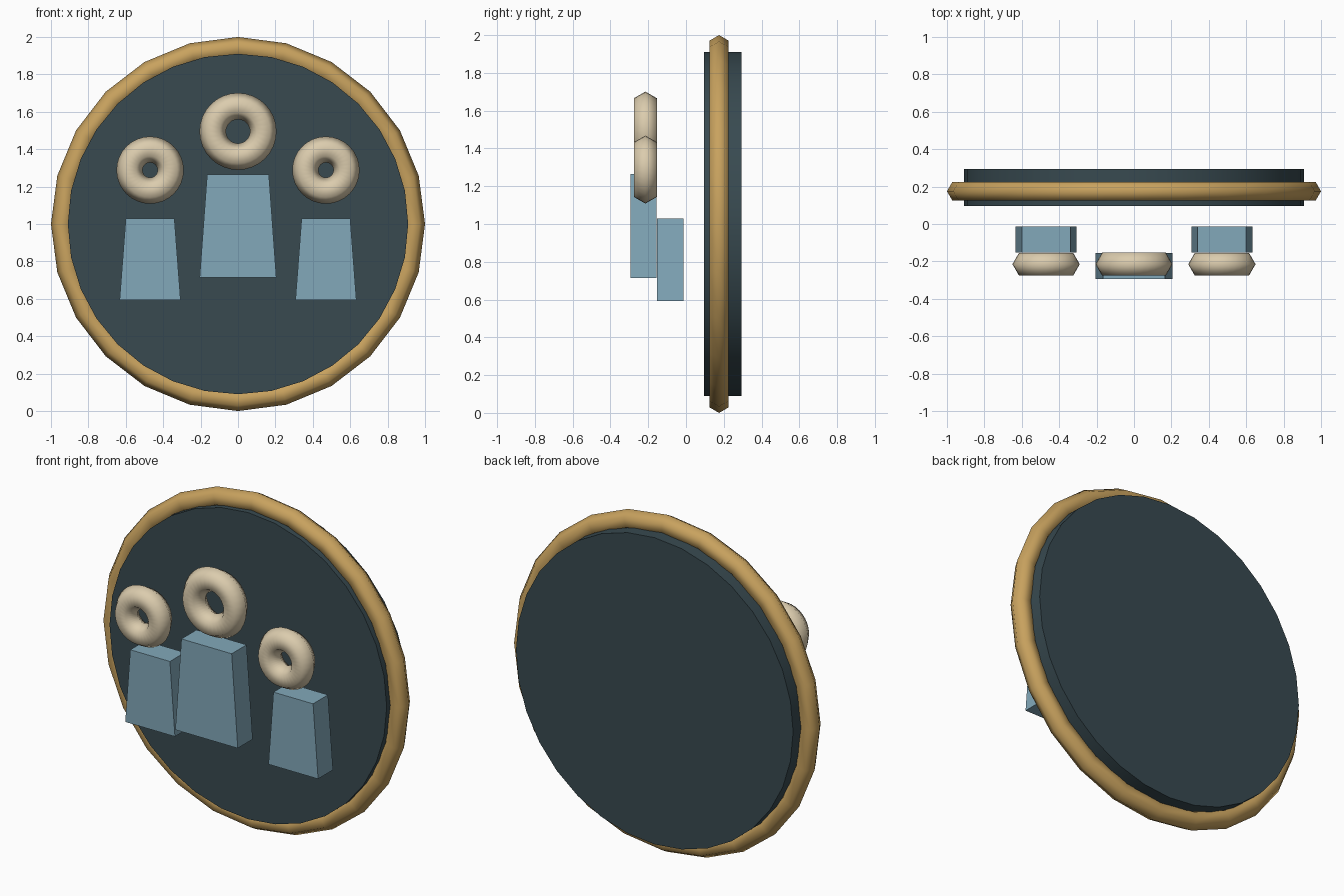
import bpy
import bmesh
from math import radians

cube = bpy.data.objects.get("Cube")
if cube:
    bpy.data.objects.remove(cube, do_unlink=True)


def material(name, rgb):
    """Flat colour given as sRGB, stored linear."""
    linear = [c / 12.92 if c <= 0.04045 else ((c + 0.055) / 1.055) ** 2.4 for c in rgb]
    mat = bpy.data.materials.new(name)
    mat.use_nodes = True
    mat.diffuse_color = (*linear, 1)
    bsdf = next(n for n in mat.node_tree.nodes if n.type == "BSDF_PRINCIPLED")
    bsdf.inputs["Base Color"].default_value = (*linear, 1)
    return mat


slate = material("dark slate", (0.22, 0.29, 0.315))
gold = material("gold", (0.785, 0.635, 0.37))
cream = material("cream", (0.86, 0.80, 0.68))
blue = material("dusty blue", (0.51, 0.66, 0.73))


def finish(name, mat):
    obj = bpy.context.object
    obj.name = name
    obj.data.materials.append(mat)
    return obj


def ring(name, mat, location, major, minor, segments):
    """Smooth ring with a six-sided section, facing the front."""
    bpy.ops.mesh.primitive_torus_add(
        major_segments=segments, minor_segments=6, major_radius=major,
        minor_radius=minor, location=location, rotation=(radians(90), 0, 0))
    bpy.ops.object.shade_smooth()
    return finish(name, mat)


def tapered_block(name, x, y, z_bottom, z_top, half_bottom, half_top, depth):
    """Box that narrows sideways towards its top."""
    bpy.ops.mesh.primitive_cube_add(size=1, location=(x, y, (z_bottom + z_top) / 2))
    obj = finish(name, blue)
    bm = bmesh.new()
    bm.from_mesh(obj.data)
    for v in bm.verts:
        half = half_top if v.co.z > 0 else half_bottom
        v.co.x *= 2 * half
        v.co.y *= depth
        v.co.z *= z_top - z_bottom
    bm.to_mesh(obj.data)
    bm.free()


# Round backing plate and its rim
bpy.ops.mesh.primitive_cylinder_add(
    vertices=32, radius=0.91, depth=0.2, location=(0, 0.195, 1), rotation=(radians(90), 0, 0))
bpy.ops.object.shade_smooth_by_angle(angle=radians(30))
finish("backing_plate", slate)
ring("rim", gold, (0, 0.175, 1), 0.942, 0.058, 24)

# Middle figure
tapered_block("middle_body", 0, -0.225, 0.715, 1.265, 0.205, 0.165, 0.14)
ring("middle_head", cream, (0, -0.215, 1.495), 0.135, 0.071, 32)

# Side figures
for side, sign in (("left", 1), ("right", -1)):
    tapered_block(side + "_body", sign * 0.47, -0.083, 0.593, 1.03, 0.163, 0.13, 0.14)
    ring(side + "_head", cream, (sign * 0.47, -0.215, 1.288), 0.11, 0.07, 32)
